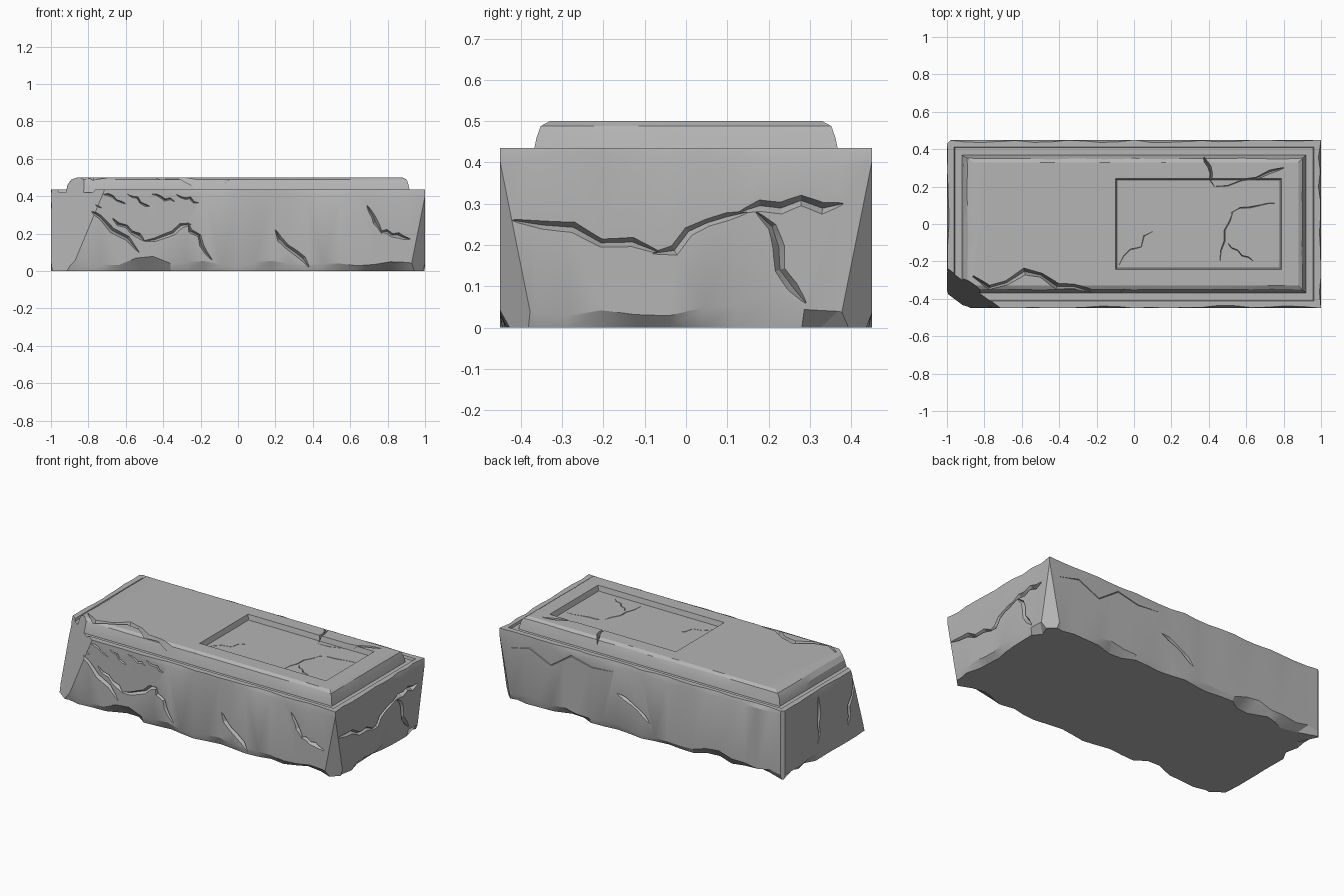
import bpy, bmesh, random
from mathutils import Matrix, Vector, noise

random.seed(4)
default = bpy.data.objects.get("Cube")
if default:
    bpy.data.objects.remove(default, do_unlink=True)

stone = bpy.data.materials.new("grey stone")
stone.use_nodes = True
grey = (0.46, 0.46, 0.46, 1)
stone.diffuse_color = grey
stone.node_tree.nodes["Principled BSDF"].inputs["Base Color"].default_value = grey

HALF_X, HALF_Y = 1.0, 0.45
RIM_TOP, GROOVE, LID_TOP, PANEL = 0.435, 0.42, 0.5, 0.468


def make_object(name, bm):
    bmesh.ops.recalc_face_normals(bm, faces=bm.faces)
    mesh = bpy.data.meshes.new(name)
    bm.to_mesh(mesh)
    bm.free()
    mesh.materials.append(stone)
    obj = bpy.data.objects.new(name, mesh)
    bpy.context.scene.collection.objects.link(obj)
    return obj


def bridge(bm, sections):
    """Join equal closed sections into a capped solid."""
    for low, high in zip(sections, sections[1:]):
        for i in range(len(low)):
            bm.faces.new((low[i - 1], low[i], high[i], high[i - 1]))
    bm.faces.new(sections[0])
    bm.faces.new(sections[-1])


def wear(x, y, seed):
    """Smooth irregular wear between zero and one."""
    return min(1, abs(noise.noise(Vector((x * 3, y * 3, seed)))) * 2)


# Perimeter of a square from minus one to one, shared by every ring
steps_x, steps_y = 22, 11
perimeter = [(i / steps_x * 2 - 1, -1) for i in range(steps_x)]
perimeter += [(1, i / steps_y * 2 - 1) for i in range(steps_y)]
perimeter += [(-x, -y) for x, y in perimeter]


def ring(bm, height, margin=0.0, extra=0.0, rough=0.0, rough_height=0.0):
    """Worn ring set in from the outline; extra widens the broken right end."""
    seed = len(bm.verts) / steps_x
    verts = []
    for x, y in perimeter:
        inset = margin + rough * wear(x, y, seed)
        lift = rough_height * wear(y, x, seed)
        reach = HALF_X - inset - (extra if x < 0 else 0) * -x
        verts.append(bm.verts.new((x * reach, y * (HALF_Y - inset), height + lift)))
    return verts


def chip(bm, point, normal):
    """Break a corner off along a plane."""
    geom = bm.verts[:] + bm.edges[:] + bm.faces[:]
    bmesh.ops.bisect_plane(bm, geom=geom, dist=0.00001, plane_co=point,
                           plane_no=Vector(normal).normalized(), clear_outer=True)
    bmesh.ops.holes_fill(bm, edges=[e for e in bm.edges if e.is_boundary], sides=0)


# Stone block: worn foot, straight walls, raised rim, groove and rounded lid
bm = bmesh.new()
bridge(bm, [
    ring(bm, 0, rough=0.07),
    ring(bm, 0.025, rough_height=0.06),
    ring(bm, 0.415, rough_height=-0.03),
    ring(bm, RIM_TOP, rough=0.014),
    ring(bm, RIM_TOP, margin=0.038),
    ring(bm, GROOVE, margin=0.042),
    ring(bm, GROOVE, margin=0.08),
    ring(bm, 0.46, margin=0.088, rough=0.004),
    ring(bm, 0.488, margin=0.098, extra=0.01, rough=0.006),
    ring(bm, LID_TOP, margin=0.12, extra=0.02),
])

# Worn corners, with one broken away further
for sx in (-1, 1):
    for sy in (-1, 1):
        chip(bm, (sx * 0.98, sy * HALF_Y, 0.3), (sx, sy, -0.2 if sx > 0 else 0))
chip(bm, (-0.94, -0.4, 0.05), (-0.6, -0.8, 0.25))
block = make_object("stone_slab", bm)


def panel_cutter():
    """Box that sinks the recessed panel into the lid."""
    bm = bmesh.new()
    bmesh.ops.create_cube(bm, size=1, matrix=Matrix.LocRotScale(
        Vector((0.345, 0, PANEL + 0.05)), None, Vector((0.87, 0.47, 0.1))))
    for vert in bm.verts:
        if vert.co.z > LID_TOP:
            vert.co.x += 0.03 if vert.co.x > HALF_Y else -0.03
            vert.co.y *= 1.1
    return make_object("panel_cutter", bm)


# Outward normal of each side, and how flat coordinates land on it
NORMALS = {"front": Vector((0, -1, 0)), "back": Vector((0, 1, 0)),
           "left": Vector((1, 0, 0)), "right": Vector((-1, 0, 0)),
           "lid": Vector((0, 0, 1))}


def place(side, u, v):
    normal = NORMALS[side]
    if side == "lid":
        return Vector((u, v, PANEL))
    if normal.x:
        return Vector((normal.x * HALF_X, u, v))
    return Vector((u, normal.y * HALF_Y, v))


def crack_cutter(side, start, end, pieces=5, width=0.02):
    """Tapered wedge wandering from start to end across one side."""
    normal = NORMALS[side]
    start, end = place(side, *start), place(side, *end)
    sideways = (end - start).normalized().cross(normal)
    sway = (end - start).length * 0.07
    path = [start.lerp(end, i / pieces) for i in range(pieces + 1)]
    for i in range(1, pieces):
        path[i] += sideways * random.uniform(-sway, sway)
    bm = bmesh.new()
    sections = []
    rise = 0.045 if side == "lid" else 0.015
    for i, point in enumerate(path):
        along = path[min(i + 1, pieces)] - path[max(i - 1, 0)]
        taper = 0.25 if i in (0, pieces) else random.uniform(0.75, 1.2)
        half = along.normalized().cross(normal) * width * taper
        top = point + normal * rise
        corners = (top - half, top + half, point - normal * width * taper)
        sections.append([bm.verts.new(c) for c in corners])
    bridge(bm, sections)
    bmesh.ops.triangulate(bm, faces=bm.faces)
    return make_object("crack_cutter", bm)


# Main cracks on the sides and lid, each from one end to the other
cutters = [
    panel_cutter(),
    crack_cutter("front", (-.9, .38), (-.53, .1)),
    crack_cutter("front", (-.67, .28), (-.5, .16)),
    crack_cutter("front", (-.5, .16), (-.25, .25)),
    crack_cutter("front", (-.27, .26), (-.14, .06)),
    crack_cutter("front", (.2, .22), (.38, .02)),
    crack_cutter("front", (.69, .35), (.77, .2)),
    crack_cutter("front", (.76, .21), (.92, .17)),
    crack_cutter("left", (-.42, .26), (-.06, .18)),
    crack_cutter("left", (-.08, .18), (.15, .28)),
    crack_cutter("left", (.13, .28), (.38, .3)),
    crack_cutter("left", (.17, .28), (.29, .06)),
    crack_cutter("right", (.1, .4), (.1, .1)),
    crack_cutter("right", (-.25, .4), (-.2, .1)),
    crack_cutter("back", (.17, .24), (-.06, .11)),
    crack_cutter("back", (.93, .33), (.2, .37), width=.008),
    crack_cutter("lid", (.46, -.2), (.53, .07), width=.012),
    crack_cutter("lid", (.52, .06), (.77, .11), width=.012),
    crack_cutter("lid", (.5, -.1), (.64, -.2), width=.01),
    crack_cutter("lid", (.37, .37), (.43, .2), width=.01),
    crack_cutter("lid", (.42, .2), (.8, .3), width=.01),
    crack_cutter("lid", (.1, -.04), (-.08, -.22), width=.01),
    crack_cutter("lid", (-.86, -.28), (-.05, -.35), pieces=9),
]

# Finer crumbling below the rim near the broken corner
for i in range(5):
    x = i * 0.13 - 0.85
    drop = random.uniform(0.02, 0.08)
    cutters.append(crack_cutter("front", (x, 0.41), (x + 0.12, 0.41 - drop), width=0.012))

for cutter in cutters:
    cutter.hide_render = True
    cut = block.modifiers.new("cut", "BOOLEAN")
    cut.operation = "DIFFERENCE"
    cut.solver = "EXACT"
    cut.object = cutter

# Apply the cuts and discard the cutters
graph = bpy.context.evaluated_depsgraph_get()
carved = bpy.data.meshes.new_from_object(block.evaluated_get(graph))
block.modifiers.clear()
block.data = carved
for cutter in cutters:
    bpy.data.objects.remove(cutter, do_unlink=True)

# Soft facets with crisp breaks
bpy.ops.object.select_all(action="DESELECT")
block.select_set(True)
bpy.context.view_layer.objects.active = block
bpy.ops.object.shade_smooth_by_angle(angle=0.4)
